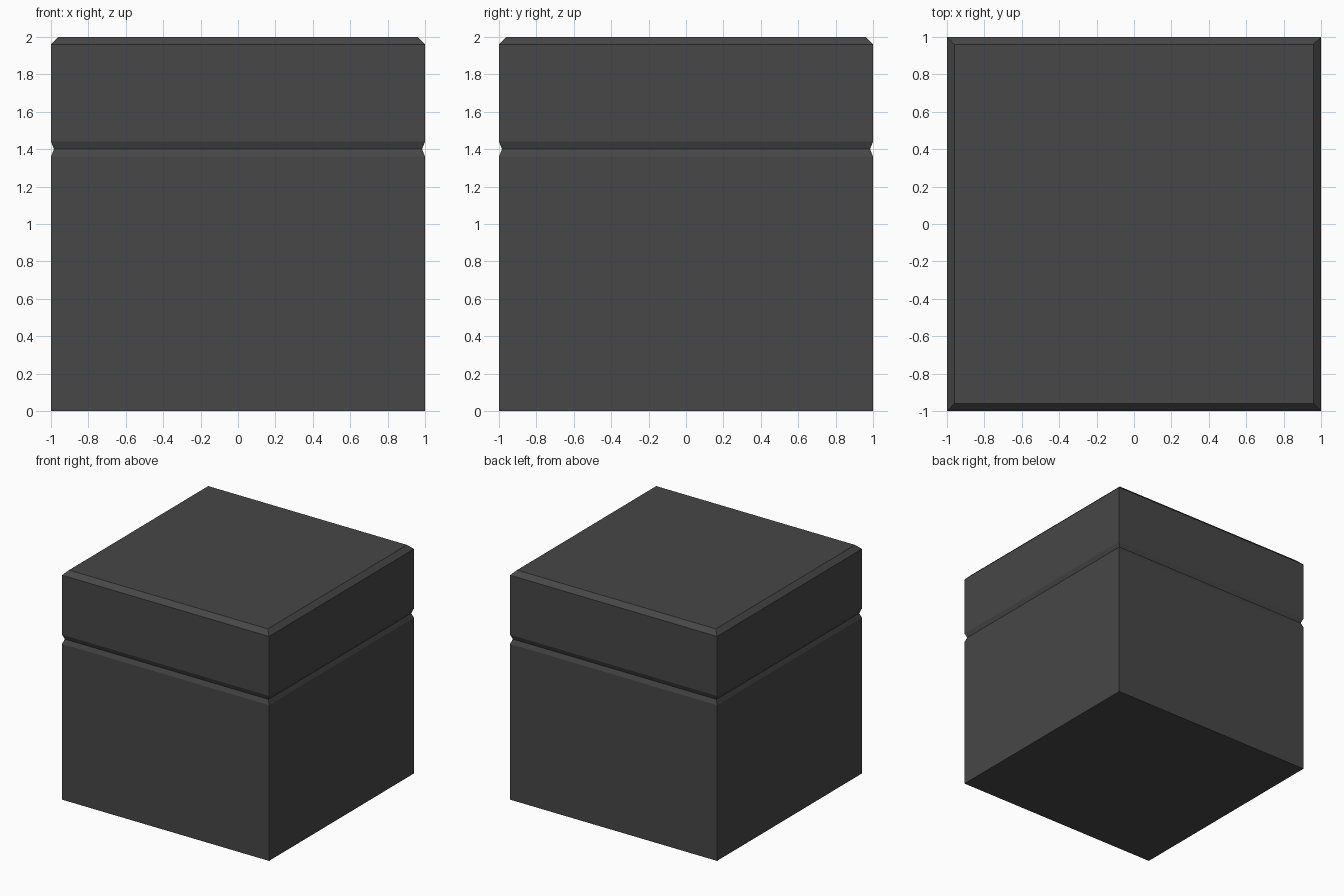
import bpy, bmesh

if "Cube" in bpy.data.objects:
    bpy.data.objects.remove(bpy.data.objects["Cube"])

# Profile of the box side: (half width, height)
profile = [(1.0, 0.0), (1.0, 1.36), (0.984, 1.40), (1.0, 1.44), (1.0, 1.96), (0.96, 2.0)]

bm = bmesh.new()
rings = []
for w, z in profile:
    rings.append([bm.verts.new((sx * w, sy * w, z))
                  for sx, sy in ((-1, -1), (1, -1), (1, 1), (-1, 1))])

# Side walls with the groove and top chamfer
for low, high in zip(rings, rings[1:]):
    for i in range(4):
        j = (i + 1) % 4
        bm.faces.new((low[i], low[j], high[j], high[i]))

# Bottom and top
bm.faces.new(rings[0][::-1])
bm.faces.new(rings[-1])

mesh = bpy.data.meshes.new("grooved_box")
bm.to_mesh(mesh)
bm.free()

# Single dark grey colour
mat = bpy.data.materials.new("dark grey")
mat.diffuse_color = (0.063, 0.063, 0.063, 1.0)
mat.use_nodes = True
mat.node_tree.nodes["Principled BSDF"].inputs["Base Color"].default_value = mat.diffuse_color
mesh.materials.append(mat)

box = bpy.data.objects.new("grooved_box", mesh)
bpy.context.collection.objects.link(box)
